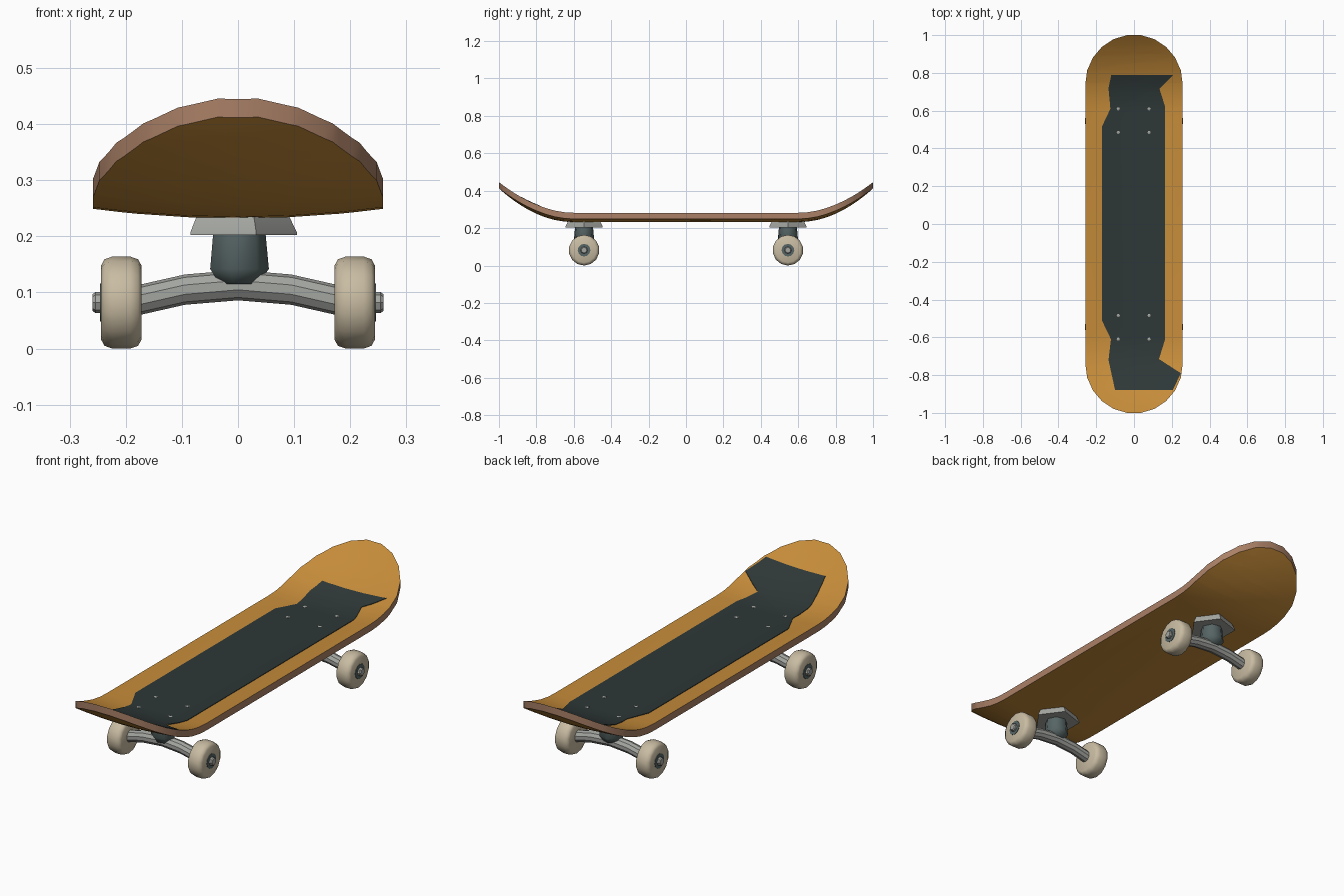
import bpy, bmesh, math
from mathutils import Vector, Matrix

if "Cube" in bpy.data.objects:
    bpy.data.objects.remove(bpy.data.objects["Cube"])


def mat(name, rgb):
    m = bpy.data.materials.new(name)
    m.diffuse_color = (*rgb, 1)
    m.use_nodes = True
    m.node_tree.nodes["Principled BSDF"].inputs["Base Color"].default_value = m.diffuse_color
    return m


WOOD = mat("amber_wood", (0.565, 0.262, 0.042))
EDGE = mat("brown_ply_edge", (0.40, 0.216, 0.133))
GRIP = mat("dark_grip", (0.027, 0.038, 0.038))
WHEEL = mat("cream_urethane", (0.58, 0.50, 0.36))
METAL = mat("light_metal", (0.37, 0.38, 0.355))
DARK = mat("dark_metal", (0.095, 0.13, 0.13))

HALF_W, THICK, AXLE_Z, TRUCK_Y = 0.258, 0.033, 0.082, 0.545


def finish(name, bm, mats, angle=35):
    me = bpy.data.meshes.new(name)
    bmesh.ops.recalc_face_normals(bm, faces=bm.faces)
    bm.to_mesh(me)
    bm.free()
    for m in mats:
        me.materials.append(m)
    ob = bpy.data.objects.new(name, me)
    bpy.context.collection.objects.link(ob)
    bpy.ops.object.select_all(action='DESELECT')
    ob.select_set(True)
    bpy.context.view_layer.objects.active = ob
    bpy.ops.object.shade_smooth_by_angle(angle=math.radians(angle))
    return ob


def deck_z(x, y):
    """Underside height: slight dish across, kicked up at both ends."""
    t = max(0, abs(y) - 0.6) / 0.4
    return 0.232 + 0.18 * t * t + 0.017 * (x / HALF_W) ** 2


def bent_sheet(outline, lift, thick):
    """Flat outline cut into a grid, bent to the deck curve and thickened."""
    bm = bmesh.new()
    bm.faces.new([bm.verts.new((x, y, 0)) for x, y in outline])
    bmesh.ops.triangulate(bm, faces=bm.faces[:])
    cuts = [((0, s * (0.6 + 0.05 * i), 0), (0, 1, 0)) for i in range(8) for s in (1, -1)]
    cuts += [((x, 0, 0), (1, 0, 0)) for x in (-0.18, -0.09, 0, 0.09, 0.18)]
    for co, no in cuts:
        bmesh.ops.bisect_plane(bm, geom=bm.verts[:] + bm.edges[:] + bm.faces[:],
                               dist=1e-5, plane_co=co, plane_no=no)
    for v in bm.verts:
        v.co.z = deck_z(v.co.x, v.co.y) + lift
    ext = bmesh.ops.extrude_face_region(bm, geom=bm.faces[:])
    for v in ext["geom"]:
        if isinstance(v, bmesh.types.BMVert):
            v.co.z += thick
    bmesh.ops.recalc_face_normals(bm, faces=bm.faces)
    return bm


def lathe(name, profile, sides, material, rot=None, loc=(0, 0, 0), angle=35):
    """Closed turned solid; profile is (radius, height) along z."""
    bm = bmesh.new()
    rings = [[bm.verts.new((r * math.cos(a), r * math.sin(a), h))
              for a in (2 * math.pi * i / sides for i in range(sides))] for r, h in profile]
    for lo, hi in zip(rings, rings[1:]):
        for i in range(sides):
            j = (i + 1) % sides
            bm.faces.new((lo[i], lo[j], hi[j], hi[i]))
    bm.faces.new(rings[0][::-1])
    bm.faces.new(rings[-1])
    m = Matrix.Translation(loc) @ (rot or Matrix())
    bmesh.ops.transform(bm, matrix=m, verts=bm.verts)
    return finish(name, bm, [material], angle)


# Deck: rounded ends, ply-coloured rim
N = 11
outline = []
for s in (1, -1):
    for i in range(N + 1):
        a = math.pi * i / N
        outline.append((s * HALF_W * math.cos(a),
                        s * (0.74 + 0.26 * math.sin(a) / math.cos(math.pi / 2 / N))))
bm = bent_sheet(outline, 0, THICK)
for f in bm.faces:
    f.material_index = 1 if abs(f.normal.z) < 0.4 else 0
finish("deck", bm, [WOOD, EDGE])

# Grip sheet with flared, notched ends
grip = [(0.21, 0.79), (-0.12, 0.79), (-0.135, 0.72), (-0.125, 0.61), (-0.17, 0.515),
        (-0.17, -0.51), (-0.122, -0.61), (-0.135, -0.72), (-0.1, -0.88), (0.205, -0.88),
        (0.248, -0.79), (0.132, -0.715), (0.165, -0.61), (0.165, 0.62), (0.135, 0.715)]
finish("grip_sheet", bent_sheet(grip, THICK - 0.003, 0.006), [GRIP])

# Hanger: arched tube between the wheels
HANGER = [(-0.2, 0.084), (-0.17, 0.088), (-0.095, 0.105), (0, 0.113),
          (0.095, 0.105), (0.17, 0.088), (0.2, 0.084)]


def hanger(name, y):
    bm = bmesh.new()
    sides, r = 10, 0.027
    rings = [[bm.verts.new((x, y + r * math.cos(a), z + r * math.sin(a)))
              for a in (2 * math.pi * (i + 0.5) / sides for i in range(sides))]
             for x, z in HANGER]
    for lo, hi in zip(rings, rings[1:]):
        for i in range(sides):
            j = (i + 1) % sides
            bm.faces.new((lo[i], lo[j], hi[j], hi[i]))
    bm.faces.new(rings[0])
    bm.faces.new(rings[-1])
    finish(name, bm, [METAL])


for end, y in (("front", -TRUCK_Y), ("rear", TRUCK_Y)):
    # Truck: five-sided base plate, pivot block, hanger
    lathe(end + "_base_plate", [(0.105, 0.202), (0.105, 0.207), (0.09, 0.238)], 5,
          METAL, loc=(0, y, 0), angle=30)
    lathe(end + "_pivot_block", [(0.036, 0.115), (0.055, 0.142), (0.049, 0.206)], 7,
          DARK, loc=(0, y, 0), angle=60)
    hanger(end + "_hanger", y)
    for side, s in (("left", -1), ("right", 1)):
        # Wheel with bearing disc and axle nut, turned to point outward
        rot = Matrix.Rotation(s * math.pi / 2, 4, 'Y')
        tag = end + "_" + side
        at = (s * 0.208, y, AXLE_Z)
        lathe(tag + "_wheel", [(0.066, -0.036), (0.077, -0.030), (0.082, -0.016),
                               (0.082, 0.016), (0.077, 0.030), (0.066, 0.036)], 14,
              WHEEL, rot, at, angle=50)
        lathe(tag + "_bearing", [(0.034, 0.03), (0.034, 0.038)], 12, DARK, rot, at)
        lathe(tag + "_axle_nut", [(0.019, 0.03), (0.019, 0.046), (0.015, 0.051)], 8,
              METAL, rot, at)
    # Deck bolts
    for n, (bx, by) in enumerate([(x, d) for x in (-0.083, 0.08) for d in (-0.06, 0.065)]):
        yy = math.copysign(abs(y) + by, y)
        top = deck_z(bx, yy) + THICK
        lathe(f"{end}_bolt_{n}", [(0.009, 0), (0.009, 0.004), (0.005, 0.006)], 6,
              METAL, loc=(bx, yy, top))
